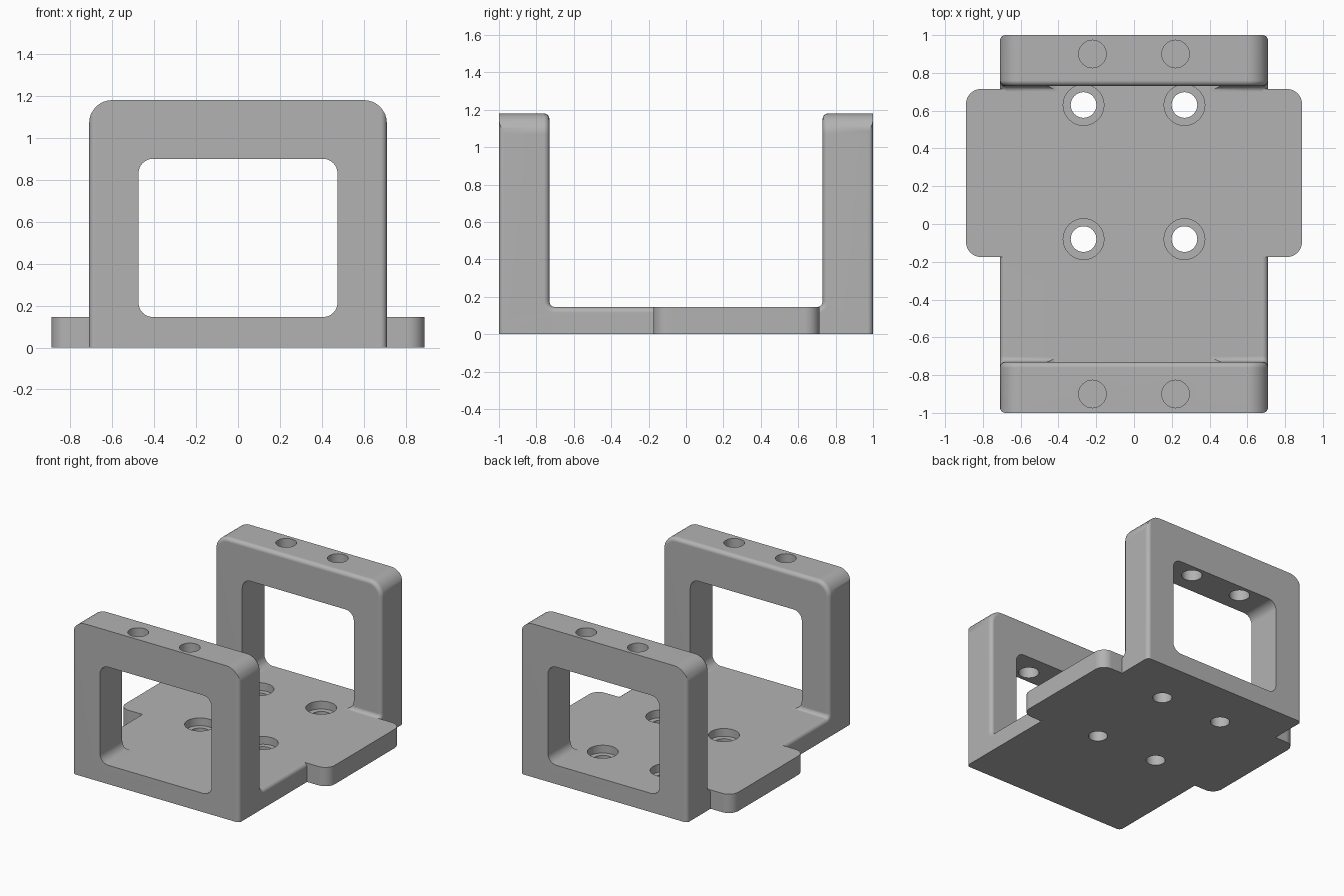
import bpy, bmesh, math
from mathutils import Vector

cube = bpy.data.objects.get("Cube")
if cube:
    bpy.data.objects.remove(cube, do_unlink=True)

HALF_W, HALF_L, INNER = 0.71, 1.0, 0.73   # body half width, half length, inner wall
FLOOR, TOP, FILLET = 0.145, 1.18, 0.03

grey = bpy.data.materials.new("machined grey")
grey.use_nodes = True
COLOUR = (0.45, 0.45, 0.45, 1)
grey.diffuse_color = COLOUR
grey.node_tree.nodes["Principled BSDF"].inputs["Base Color"].default_value = COLOUR


def rounded_rect(u0, u1, v0, v1, radius_low, radius_high, steps=6):
    """Counter-clockwise outline with separate lower and upper corner radii."""
    points = []
    corners = [(u0, v0, 1, 1, radius_low), (u1, v0, -1, 1, radius_low),
               (u1, v1, -1, -1, radius_high), (u0, v1, 1, -1, radius_high)]
    for i, (u, v, su, sv, r) in enumerate(corners):
        if r == 0:
            points.append((u, v))
            continue
        for k in range(steps + 1):
            a = math.pi + (i + k / steps) * math.pi / 2
            points.append((u + su * r + r * math.cos(a), v + sv * r + r * math.sin(a)))
    return points


def prism(name, outline, axis, low, high):
    """Extrude an outline along the x, y or z axis."""
    place = {"x": lambda u, v, d: (d, u, v),
             "y": lambda u, v, d: (u, d, v),
             "z": lambda u, v, d: (u, v, d)}[axis]
    bm = bmesh.new()
    face = bm.faces.new([bm.verts.new(place(u, v, low)) for u, v in outline])
    made = bmesh.ops.extrude_face_region(bm, geom=[face])["geom"]
    verts = [g for g in made if isinstance(g, bmesh.types.BMVert)]
    bmesh.ops.translate(bm, verts=verts, vec=Vector(place(0, 0, high - low)))
    bmesh.ops.recalc_face_normals(bm, faces=bm.faces)
    mesh = bpy.data.meshes.new(name)
    bm.to_mesh(mesh)
    bm.free()
    mesh.materials.append(grey)
    obj = bpy.data.objects.new(name, mesh)
    bpy.context.collection.objects.link(obj)
    return obj


def cylinder(name, x, y, radius, low, high, sides=32):
    ring = [(x + radius * math.cos(i * math.tau / sides),
             y + radius * math.sin(i * math.tau / sides)) for i in range(sides)]
    return prism(name, ring, "z", low, high)


def combine(target, tool, operation):
    """Apply a boolean and throw the tool away."""
    mod = target.modifiers.new(operation.lower(), "BOOLEAN")
    mod.operation, mod.object, mod.solver = operation, tool, "EXACT"
    bpy.context.view_layer.objects.active = target
    bpy.ops.object.modifier_apply(modifier=mod.name)
    bpy.data.objects.remove(tool, do_unlink=True)


# Body: arched block with rounded outer corners
bracket = prism("bracket", rounded_rect(-HALF_W, HALF_W, 0, TOP, 0, 0.11, 8),
                "y", -1.1, 1.1)
combine(bracket, prism("corner_trim", rounded_rect(
    -HALF_W, HALF_W, -HALF_L, HALF_L, FILLET, FILLET), "z", -0.2, 1.4), "INTERSECT")

# Trough between the two uprights, with filleted floor corners
combine(bracket, prism("trough", rounded_rect(
    -INNER, INNER, FLOOR, 1.5, FILLET, 0), "x", -1, 1), "DIFFERENCE")

# Round the edges that border the trough
bm = bmesh.new()
bm.from_mesh(bracket.data)
bmesh.ops.remove_doubles(bm, verts=bm.verts, dist=0.0001)
rim = [e for e in bm.edges if len(e.link_faces) == 2 and e.calc_face_angle() > 1
       and all(abs(v.co.y) < INNER + 0.001 and v.co.z > FLOOR - 0.005 for v in e.verts)]
bmesh.ops.bevel(bm, geom=rim, offset=FILLET, offset_type="OFFSET", segments=4,
                profile=0.5, affect="EDGES", clamp_overlap=False)
bm.to_mesh(bracket.data)
bm.free()

# Side flanges
combine(bracket, prism("flange", rounded_rect(
    -0.89, 0.89, -0.175, 0.715, 0.08, 0.08), "z", 0, FLOOR), "UNION")

# Windows through both uprights
combine(bracket, prism("window", rounded_rect(
    -0.475, 0.475, FLOOR, 0.9, 0.07, 0.07), "y", -1.2, 1.2), "DIFFERENCE")

for side in (-1, 1):
    # Bolt holes down through the top bars
    for y in (-0.9, 0.9):
        combine(bracket, cylinder("bar_hole", side * 0.22, y, 0.073, 0.8, 1.3), "DIFFERENCE")
    # Counterbored holes in the floor
    for y in (-0.08, 0.63):
        combine(bracket, cylinder("floor_hole", side * 0.267, y, 0.068, -0.1, 0.3), "DIFFERENCE")
        combine(bracket, cylinder("counterbore", side * 0.267, y, 0.108, 0.085, 0.3), "DIFFERENCE")

# Smooth fillets, flat broad faces
bpy.ops.object.select_all(action="DESELECT")
bracket.select_set(True)
bpy.context.view_layer.objects.active = bracket
bpy.ops.object.shade_smooth_by_angle(angle=math.radians(30))
normals = bracket.modifiers.new("weighted normals", "WEIGHTED_NORMAL")
normals.keep_sharp = True
